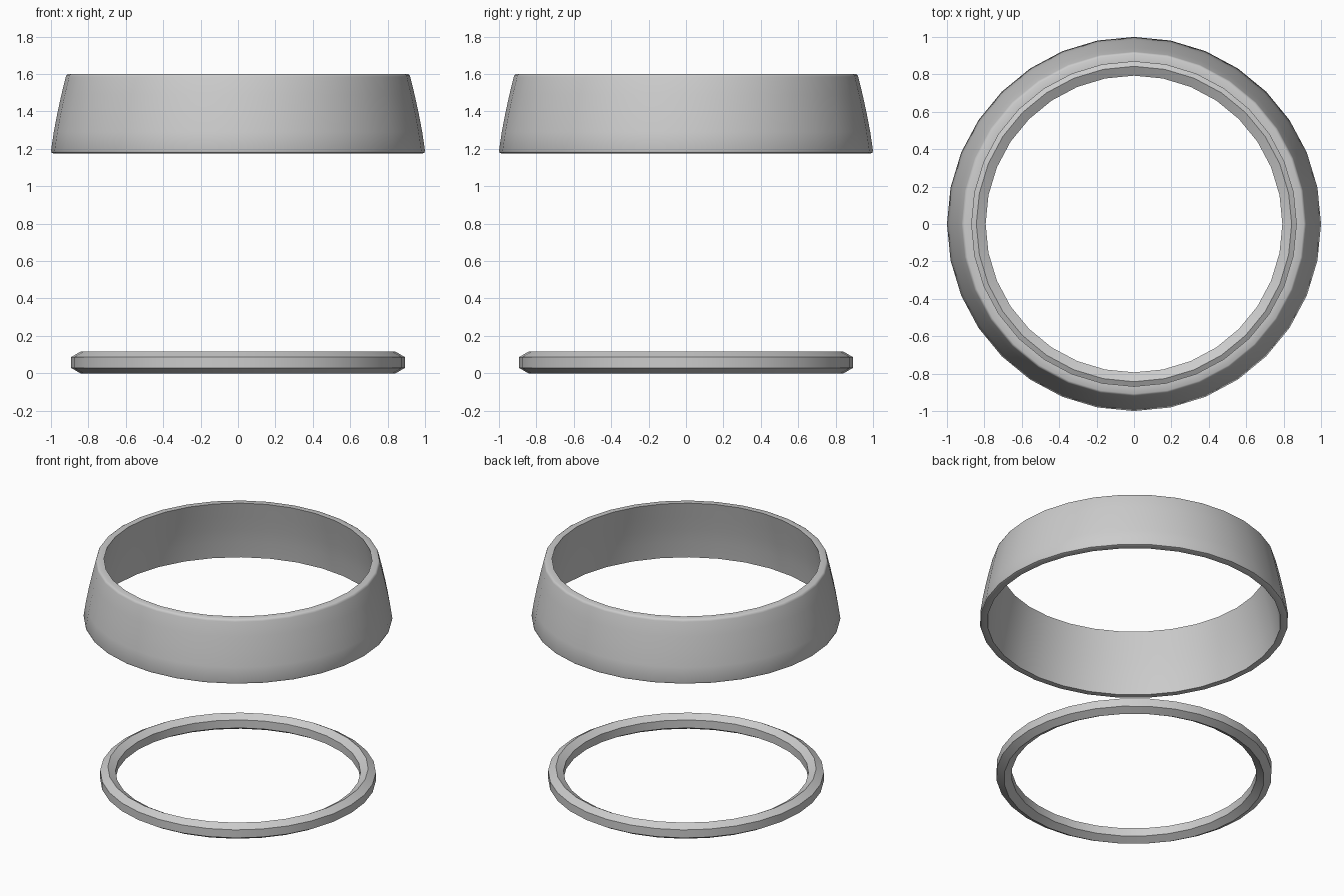
import bpy, math

if "Cube" in bpy.data.objects:
    bpy.data.objects.remove(bpy.data.objects["Cube"])

SIDES = 32
grey = bpy.data.materials.new("light_grey")
grey.diffuse_color = (0.6, 0.6, 0.6, 1)
grey.use_nodes = True
grey.node_tree.nodes["Principled BSDF"].inputs["Base Color"].default_value = grey.diffuse_color


def lathe(name, profile):
    """Revolve a closed (radius, z) outline, listed counter-clockwise, around z."""
    n = len(profile)
    verts = [(r * math.cos(a), r * math.sin(a), z)
             for a in (2 * math.pi * i / SIDES for i in range(SIDES))
             for r, z in profile]
    faces = []
    for i in range(SIDES):
        a, b = i * n, (i + 1) % SIDES * n
        for j in range(n):
            k = (j + 1) % n
            faces.append((a + j, b + j, b + k, a + k))
    mesh = bpy.data.meshes.new(name)
    mesh.from_pydata(verts, [], faces)
    mesh.materials.append(grey)
    obj = bpy.data.objects.new(name, mesh)
    bpy.context.collection.objects.link(obj)
    bpy.ops.object.select_all(action='DESELECT')
    obj.select_set(True)
    bpy.context.view_layer.objects.active = obj
    bpy.ops.object.shade_smooth_by_angle(angle=math.radians(40))
    return obj


# Lower ring: hexagonal section standing on a point
lathe("lower_ring", [(0.843 + 0.0575 * math.sin(math.radians(60 * i)),
                      0.0575 - 0.0575 * math.cos(math.radians(60 * i)))
                     for i in range(6)])

# Upper collar: tapered, slightly bowed wall with rounded outer rims
lathe("upper_collar", [
    (0.95, 1.175), (0.987, 1.175), (0.996, 1.179), (1.0, 1.19),
    (0.985, 1.29), (0.966, 1.39), (0.944, 1.49), (0.921, 1.585),
    (0.917, 1.595), (0.908, 1.6), (0.868, 1.6),
    (0.893, 1.49), (0.915, 1.39), (0.934, 1.29),
])
